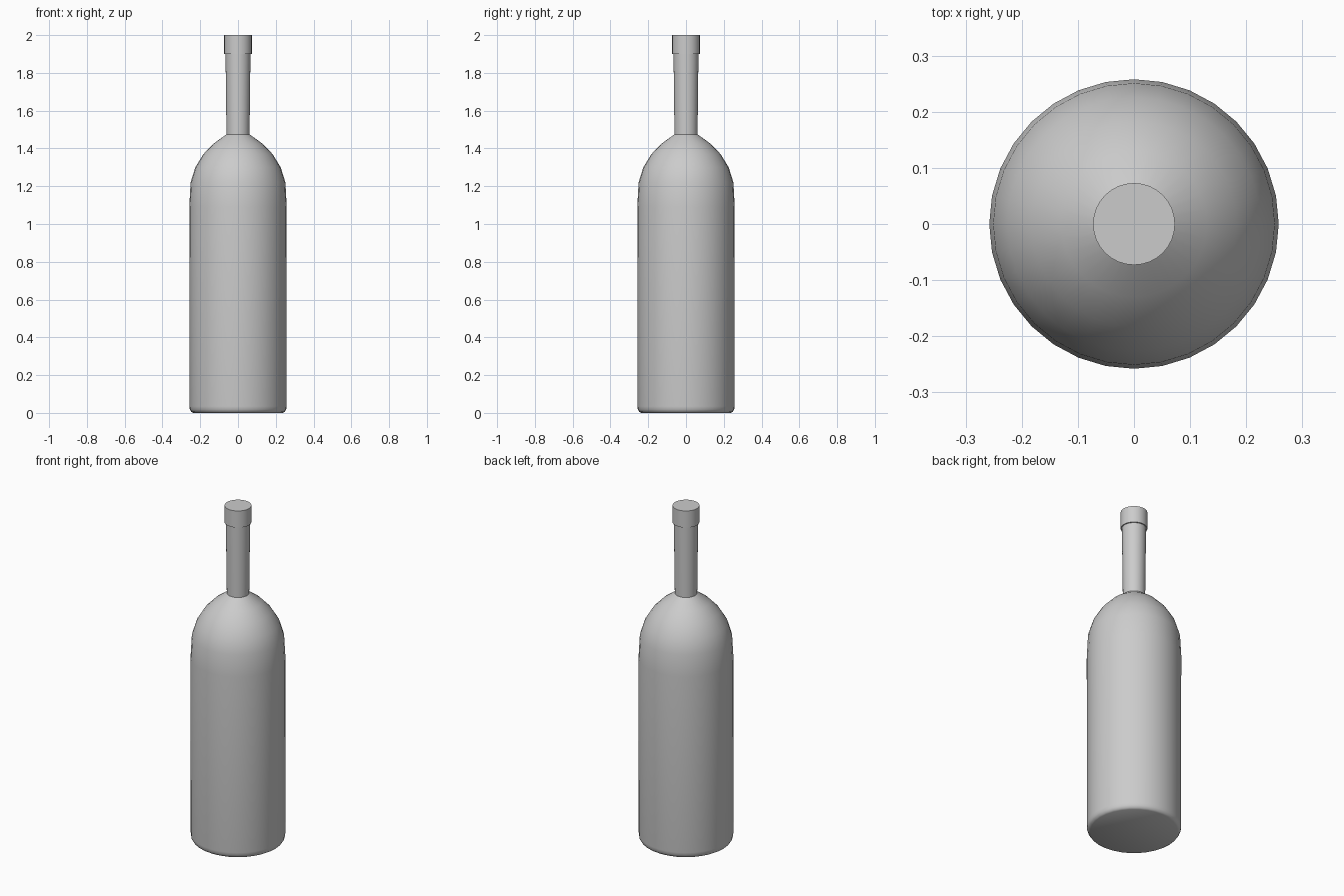
import bpy, bmesh, math

if "Cube" in bpy.data.objects:
    bpy.data.objects.remove(bpy.data.objects["Cube"])

SIDES = 32

def lathe(name, profile):
    """Spin a (radius, z) profile into a closed, smooth-shaded solid."""
    bm = bmesh.new()
    rings = []
    for r, z in profile:
        rings.append([bm.verts.new((r * math.cos(2 * math.pi * i / SIDES),
                                    r * math.sin(2 * math.pi * i / SIDES), z))
                      for i in range(SIDES)])
    for a, b in zip(rings, rings[1:]):
        for i in range(SIDES):
            j = (i + 1) % SIDES
            bm.faces.new((a[i], a[j], b[j], b[i]))
    bm.faces.new(rings[0][::-1])
    bm.faces.new(rings[-1])
    mesh = bpy.data.meshes.new(name)
    bm.to_mesh(mesh)
    bm.free()
    obj = bpy.data.objects.new(name, mesh)
    bpy.context.collection.objects.link(obj)
    bpy.ops.object.select_all(action='DESELECT')
    obj.select_set(True)
    bpy.context.view_layer.objects.active = obj
    bpy.ops.object.shade_smooth_by_angle(angle=math.radians(35))
    return obj

# Bottle: rounded foot, straight body, domed shoulder, slightly flared neck, top band
lathe("bottle", [
    (0.238, 0.0), (0.248, 0.006), (0.255, 0.018), (0.257, 0.035),
    (0.258, 1.09), (0.251, 1.22), (0.226, 1.30), (0.183, 1.37),
    (0.130, 1.425), (0.061, 1.475),
    (0.066, 1.90), (0.073, 1.90), (0.073, 2.0),
])
